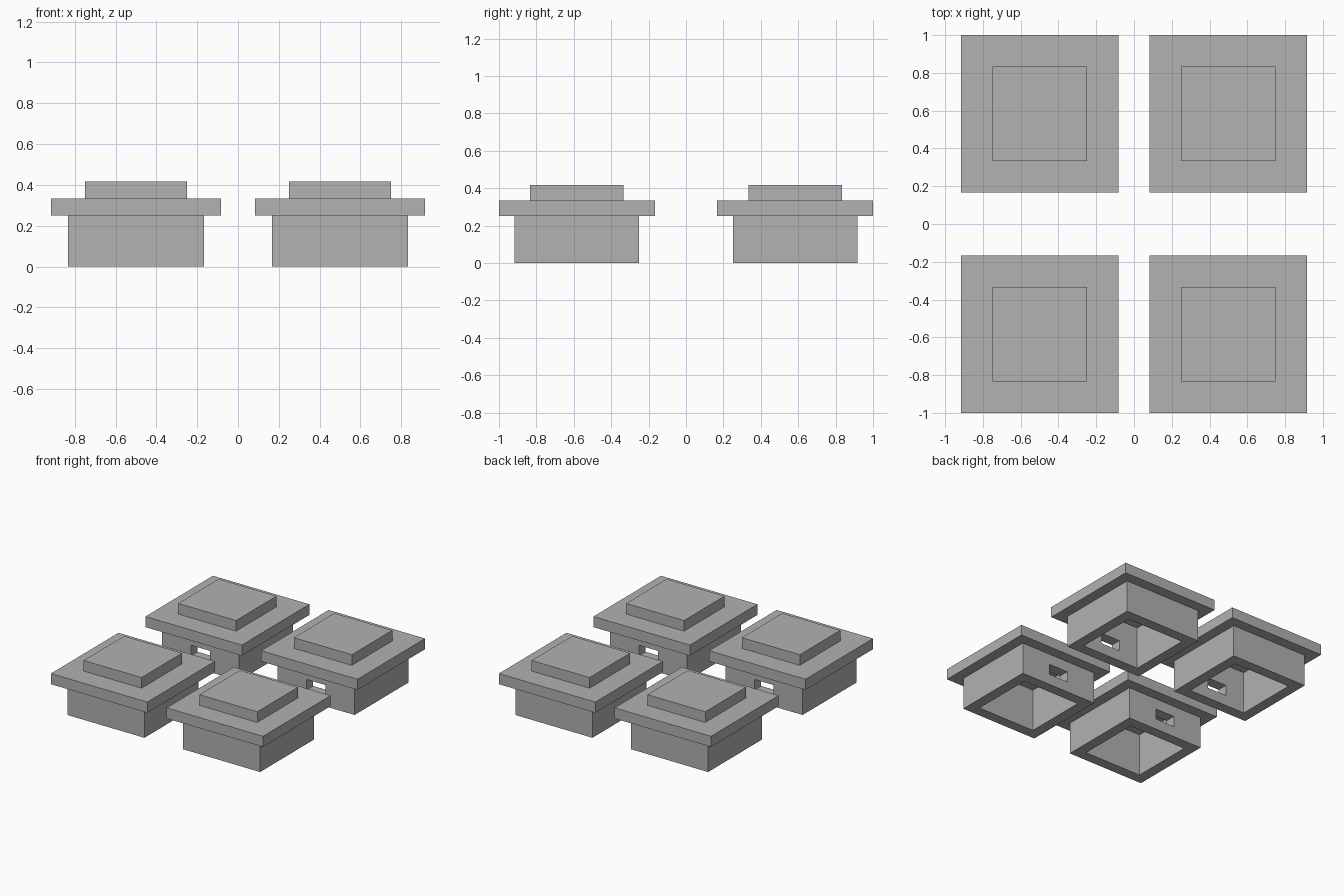
import bpy

if "Cube" in bpy.data.objects:
    bpy.data.objects.remove(bpy.data.objects["Cube"], do_unlink=True)

U = 1 / 12  # building module

grey = bpy.data.materials.new("light_grey")
grey.use_nodes = True
grey.diffuse_color = (0.445, 0.445, 0.445, 1)
grey.node_tree.nodes["Principled BSDF"].inputs["Base Color"].default_value = grey.diffuse_color


def box(name, center, size):
    """Box placed and sized in modules."""
    bpy.ops.mesh.primitive_cube_add(size=1, location=[c * U for c in center])
    ob = bpy.context.object
    ob.name = name
    ob.scale = [s * U for s in size]
    bpy.ops.object.transform_apply(location=False, rotation=False, scale=True)
    ob.data.materials.append(grey)
    return ob


def cut(target, center, size):
    """Subtract a box from the target."""
    cutter = box("cutter", center, size)
    cutter.hide_render = True
    mod = target.modifiers.new("opening", 'BOOLEAN')
    mod.operation = 'DIFFERENCE'
    mod.solver = 'EXACT'
    mod.object = cutter
    bpy.context.view_layer.objects.active = target
    bpy.ops.object.modifier_apply(modifier=mod.name)
    bpy.data.objects.remove(cutter, do_unlink=True)


for side, sx in (("left", 1), ("right", -1)):
    for end, sy in (("front", -1), ("back", 1)):
        x, y = 6 * sx, 7 * sy
        tag = f"{end}_{side}"

        # Hollow walls, open below, with a slot facing the centre
        walls = box(f"{tag}_walls", (x, y, 1.5), (8, 8, 3))
        cut(walls, (x, y, 1.5), (6, 6, 5))
        cut(walls, (x, y - 3.5 * sy, 1.5), (2, 2, 1))

        # Overhanging roof slab, open to the inside
        roof = box(f"{tag}_roof_slab", (x, y, 3.5), (10, 10, 1))
        cut(roof, (x, y, 3.5), (6, 6, 3))

        # Raised cap closing the roof
        box(f"{tag}_roof_cap", (x, y, 4.5), (6, 6, 1))
